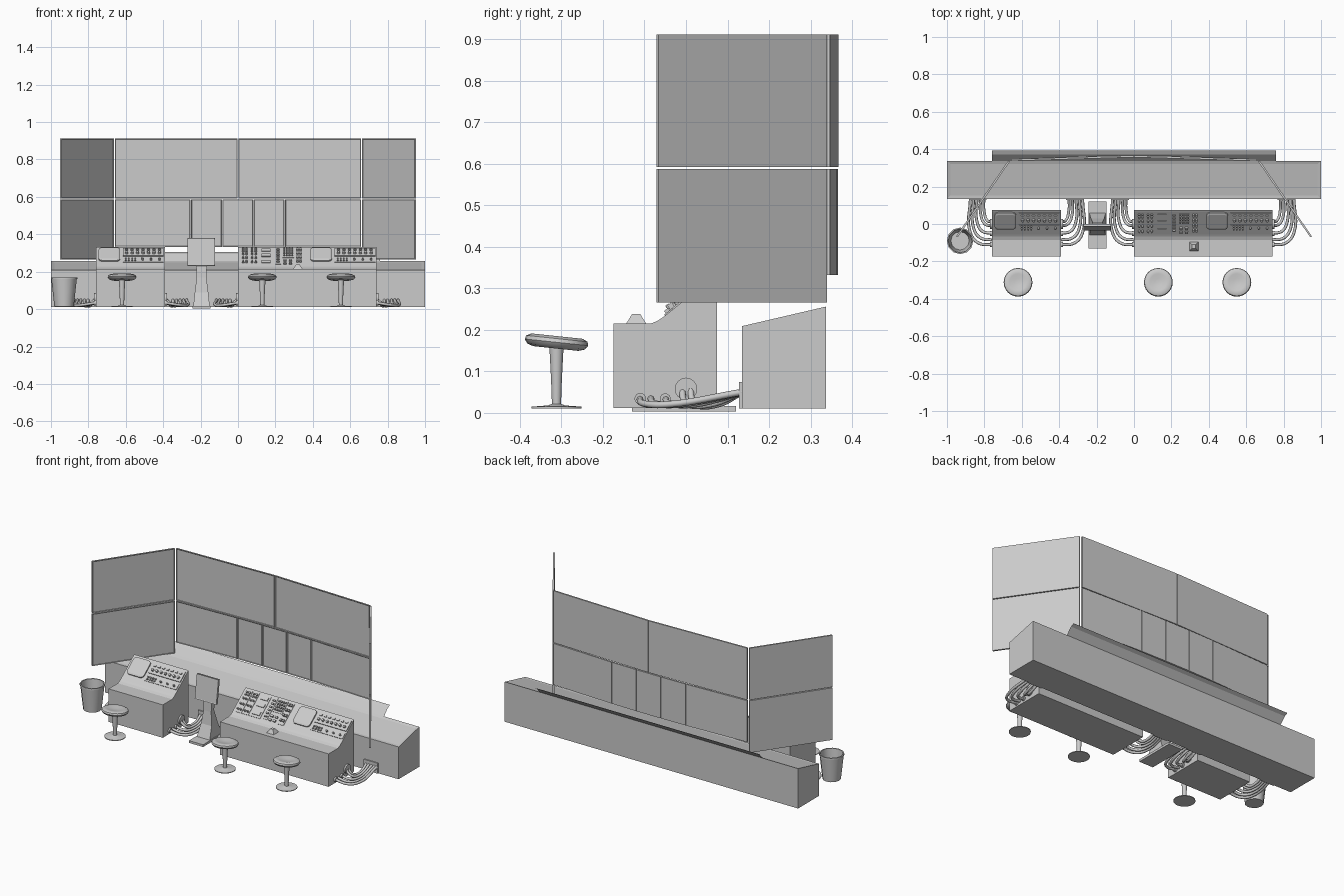
import bpy, bmesh, math
from mathutils import Matrix, Vector

if "Cube" in bpy.data.objects:
    bpy.data.objects.remove(bpy.data.objects["Cube"])

SLOPE = 0.79
ANG = math.atan(SLOPE)


def finish(name, bm, smooth=False):
    bmesh.ops.recalc_face_normals(bm, faces=bm.faces)
    me = bpy.data.meshes.new(name)
    bm.to_mesh(me)
    bm.free()
    ob = bpy.data.objects.new(name, me)
    bpy.context.collection.objects.link(ob)
    if smooth:
        bpy.ops.object.select_all(action='DESELECT')
        ob.select_set(True)
        bpy.context.view_layer.objects.active = ob
        bpy.ops.object.shade_smooth_by_angle(angle=math.radians(40))
    return ob


def add_box(bm, m, size):
    bmesh.ops.create_cube(bm, size=1, matrix=m @ Matrix.Diagonal((*size, 1)))


def extrude_x(bm, profile, x0, x1):
    f = bm.faces.new([bm.verts.new((x0, y, z)) for y, z in profile])
    r = bmesh.ops.extrude_face_region(bm, geom=[f])
    vs = [v for v in r['geom'] if isinstance(v, bmesh.types.BMVert)]
    bmesh.ops.translate(bm, verts=vs, vec=(x1 - x0, 0, 0))


def lathe(name, profile, loc, n=24, tilt=0):
    bm = bmesh.new()
    vs = [bm.verts.new((r, 0, z)) for r, z in profile]
    es = [bm.edges.new(p) for p in zip(vs, vs[1:])]
    bmesh.ops.spin(bm, geom=vs + es, axis=(0, 0, 1), cent=(0, 0, 0), angle=2 * math.pi, steps=n)
    bmesh.ops.remove_doubles(bm, verts=bm.verts, dist=1e-5)
    ob = finish(name, bm, True)
    ob.location = loc
    ob.rotation_euler.x = tilt
    return ob


def inset_face(bm, normal, width, depth):
    bm.normal_update()
    f = max(bm.faces, key=lambda q: q.normal.dot(Vector(normal)))
    bmesh.ops.inset_region(bm, faces=[f], thickness=width, depth=depth)


# Long rear cabinet with recessed sloping top
bm = bmesh.new()
extrude_x(bm, [(.135, .01), (.337, .01), (.337, .256), (.135, .209)], -1, 1)
bmesh.ops.recalc_face_normals(bm, faces=bm.faces)
inset_face(bm, (0, -.2, 1), .025, -.003)
finish("rear_cabinet", bm)

# Thin tilted ledge behind the cabinet
bm = bmesh.new()
rows = [[bm.verts.new((x, y, z)) for x in (-.76, .76)]
        for y, z in ((.337, .256), (.372, .294), (.394, .305))]
for a, b in zip(rows, rows[1:]):
    bm.faces.new((a[0], a[1], b[1], b[0]))
finish("rear_ledge", bm)


# Wall screens: framed panels spanning two plan points
def screen(name, p0, p1, z0, z1, border=.006):
    a, b = Vector(p0), Vector(p1)
    d = b - a
    bm = bmesh.new()
    add_box(bm, Matrix.Identity(4), (d.length - .003, .01, z1 - z0))
    inset_face(bm, (0, -1, 0), border, -.003)
    ob = finish(name, bm)
    ob.location = (*((a + b) / 2), (z0 + z1) / 2)
    ob.rotation_euler.z = math.atan2(d.y, d.x)


def arc(x):
    return (x, .362 - .02 * (x / .66) ** 2)


for z0, z1, tag in ((.266, .587, "lower"), (.592, .911, "upper")):
    screen(f"left_{tag}_screen", (-.948, -.07), (-.667, .338), z0, z1)
    screen(f"right_{tag}_screen", (.667, .338), (.948, -.07), z0, z1)
for i, (a, b) in enumerate(((-.66, 0), (0, .66))):
    screen(f"centre_upper_screen_{i}", arc(a), arc(b), .592, .911)
xs = (-.66, -.253, -.085, .082, .25, .66)
for i, (a, b) in enumerate(zip(xs, xs[1:])):
    screen(f"centre_lower_screen_{i}", arc(a), arc(b), .332, .587)


# Desk consoles with sloped control faces
def slope_m(x, y, up=0.0):
    return (Matrix.Translation((x, y, .215 + (y + .075) * SLOPE))
            @ Matrix.Rotation(ANG, 4, 'X') @ Matrix.Translation((0, 0, up)))


def slope_box(name, x0, x1, y0, y1, h=.006, bevel=0):
    bm = bmesh.new()
    size = (x1 - x0, (y1 - y0) / math.cos(ANG), h * 2)
    add_box(bm, Matrix.Identity(4), size)
    if bevel:
        es = [e for e in bm.edges if abs(e.verts[0].co.z - e.verts[1].co.z) > h]
        bmesh.ops.bevel(bm, geom=es, offset=bevel, segments=4, profile=.5, affect='EDGES')
        inset_face(bm, (0, 0, 1), .01, .003)
    ob = finish(name, bm)
    ob.matrix_world = slope_m((x0 + x1) / 2, (y0 + y1) / 2)


def knobs(name, xs, ys, r=.007, h=.018, n=10):
    bm = bmesh.new()
    for x in xs:
        for y in ys:
            bmesh.ops.create_cone(bm, cap_ends=True, segments=n, radius1=r, radius2=r * .8,
                                  depth=h, matrix=slope_m(x, y, h / 2))
    finish(name, bm, n > 6)


def buttons(name, xs, ys, w=.012, d=.012, h=.012):
    bm = bmesh.new()
    for x in xs:
        for y in ys:
            add_box(bm, slope_m(x, y, h / 2), (w, d, h))
    finish(name, bm)


def steps(a, b, n):
    return [a + (b - a) * i / (n - 1) for i in range(n)]


for name, x0, x1 in (("left_console", -.76, -.39), ("right_console", 0, .74)):
    bm = bmesh.new()
    extrude_x(bm, [(-.175, .012), (.075, .012), (.075, .332), (.068, .328), (-.055, .231),
                   (-.068, .222), (-.085, .215), (-.175, .215)], x0, x1)
    finish(name, bm)

# Monitor and switch bank shared by both consoles
for tag, x in (("left", -.76), ("right", .372)):
    slope_box(f"{tag}_monitor", x + .015, x + .13, -.025, .063, .008, .02)
    slope_box(f"{tag}_knob_panel", x + .145, x + .362, .008, .062)
    knobs(f"{tag}_knobs", steps(x + .165, x + .34, 7), [.025], .009)
    buttons(f"{tag}_lamps", steps(x + .165, x + .34, 7), [.047], .016, .01)
    slope_box(f"{tag}_switch_panel", x + .145, x + .362, -.032, -.002, .004)
    buttons(f"{tag}_switches", steps(x + .16, x + .21, 4), [-.012, -.023], .008, .008)
    knobs(f"{tag}_dials", steps(x + .25, x + .34, 3), [-.018], .006)

# Control panels on the left half of the right console
for i, (a, b, lo) in enumerate(((.015, .058, -.05), (.065, .105, -.05), (.115, .185, -.05),
                                (.2, .23, -.045), (.237, .3, .0), (.308, .345, -.05))):
    slope_box(f"control_panel_{i}", a, b, lo, .065, .003)
knobs("round_controls", [.028, .046, .076, .095], steps(-.035, .02, 3), .006)
buttons("indicator_keys", [.028, .046, .076, .095], [.04, .053], .011, .009)
buttons("display_windows", [.15], [-.03, .012, .047], .05, .022, .008)
buttons("slider_keys", [.215], steps(-.032, .05, 6), .016, .008)
buttons("keypad_keys", steps(.247, .29, 4), steps(.012, .054, 4), .009, .009)
buttons("lever_keys", [.318, .335], steps(-.03, .05, 4), .01, .014, .016)
buttons("loose_keys", [.25, .28], [-.022, -.042], .016, .012, .01)

# Small desk unit
bm = bmesh.new()
bmesh.ops.create_cone(bm, cap_ends=True, segments=4, radius1=.034, radius2=.014, depth=.023,
                      matrix=Matrix.Translation((.32, -.12, .2265)) @ Matrix.Rotation(math.pi / 4, 4, 'Z'))
finish("desk_unit", bm)

# Pedestal display: foot, flared stem, tilted screen
bm = bmesh.new()
add_box(bm, Matrix.Translation((-.195, -.005, .01)), (.096, .25, .014))
finish("pedestal_foot", bm)
bm = bmesh.new()
rings = []
for y, z, hx, hy in ((.0, .015, .044, .06), (.0, .09, .036, .03), (-.005, .17, .026, .015), (-.005, .26, .03, .01)):
    rings.append([bm.verts.new((-.195 + sx * hx, y + sy * hy, z))
                  for sx, sy in ((-1, -1), (1, -1), (1, 1), (-1, 1))])
for a, b in zip(rings, rings[1:]):
    for i in range(4):
        j = (i + 1) % 4
        bm.faces.new((a[i], a[j], b[j], b[i]))
bm.faces.new(rings[0])
bm.faces.new(rings[-1])
finish("pedestal_stem", bm)
bm = bmesh.new()
add_box(bm, Matrix.Identity(4), (.147, .014, .148))
inset_face(bm, (0, -1, 0), .006, -.002)
ob = finish("pedestal_screen", bm)
ob.location = (-.197, -.018, .305)
ob.rotation_euler.x = math.radians(-8)

# Stools
for i, x in enumerate((-.62, .13, .55)):
    loc = (x, -.312, 0)
    lathe(f"stool_base_{i}", [(0, .011), (.06, .011), (.06, .015), (.02, .018), (.011, .022),
                              (.013, .08), (.017, .158), (0, .158)], loc)
    lathe(f"stool_seat_{i}", [(0, -.014), (.055, -.014), (.07, -.009), (.077, .001), (.074, .01),
                              (.062, .016), (.045, .014), (.02, .009), (0, .008)],
          (x, -.312, .169), tilt=math.radians(-6))

# Waste bin, open at the top
lathe("waste_bin", [(0, .014), (.052, .014), (.068, .16), (.071, .16), (.071, .17), (.064, .17),
                    (.049, .022), (0, .022)], (-.93, -.09, 0), 12)

# Cable bundles linking consoles to the cabinet
for tag, x, s in (("far_left", -.76, -1), ("mid_left", -.39, 1), ("mid_right", 0, -1), ("far_right", .74, 1)):
    bm = bmesh.new()
    add_box(bm, Matrix.Translation((x + s * .075, .134, .042)), (.095, .012, .064))
    finish(f"{tag}_cable_plate", bm)
    bm = bmesh.new()
    for y, z, r in ((0, .058, .027), (-.05, .034, .013), (-.11, .034, .014)):
        bmesh.ops.create_cone(bm, cap_ends=True, segments=16, radius1=r, radius2=r, depth=.012,
                              matrix=Matrix.Translation((x + s * .004, y, z)) @ Matrix.Rotation(math.pi / 2, 4, 'Y'))
    finish(f"{tag}_sockets", bm, True)
    cu = bpy.data.curves.new(f"{tag}_cables", 'CURVE')
    cu.dimensions = '3D'
    cu.bevel_depth = .008
    cu.bevel_resolution = 2
    cu.resolution_u = 6
    for y, z, d in ((-.112, .034, .115), (-.085, .034, .098), (-.05, .034, .08), (-.01, .055, .06), (.01, .06, .042)):
        sp = cu.splines.new('BEZIER')
        pts = [(x, y, z), (x + s * d * .65, y + .012, .022), (x + s * d, y + .065, .02), (x + s * d, .135, .05)]
        sp.bezier_points.add(len(pts) - 1)
        for bp, p in zip(sp.bezier_points, pts):
            bp.co = p
            bp.handle_left_type = bp.handle_right_type = 'AUTO'
    bpy.context.collection.objects.link(bpy.data.objects.new(f"{tag}_cables", cu))
